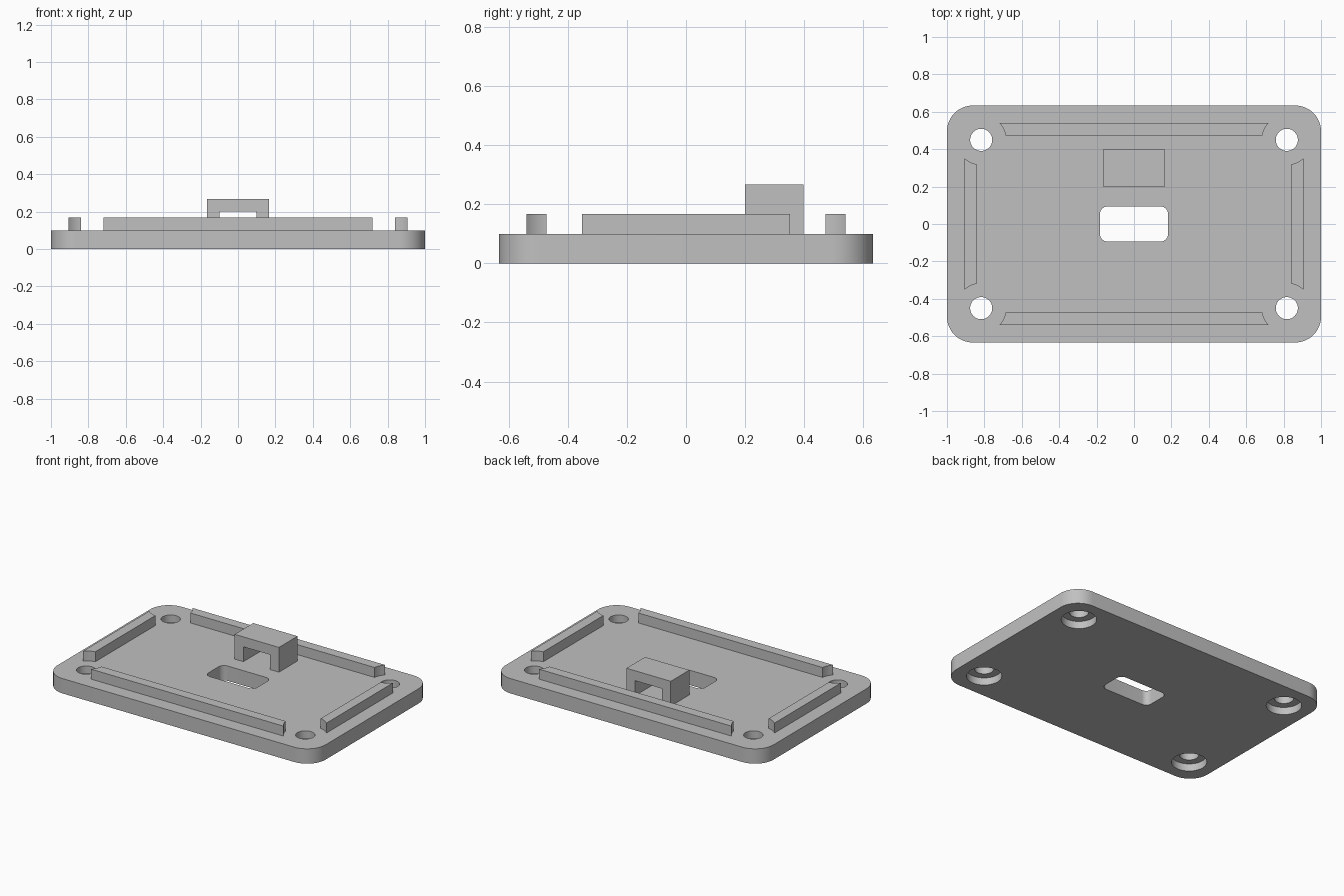
import bpy
import bmesh
from math import sin, cos, pi, sqrt, asin, acos, radians
from mathutils import Vector

if "Cube" in bpy.data.objects:
    bpy.data.objects.remove(bpy.data.objects["Cube"], do_unlink=True)

grey = bpy.data.materials.new("plain_grey")
grey.use_nodes = True
grey.diffuse_color = (0.53, 0.53, 0.53, 1)
grey.node_tree.nodes["Principled BSDF"].inputs["Base Color"].default_value = grey.diffuse_color

LENGTH, DEPTH, THICK = 2.0, 1.267, 0.1
HOLE_X, HOLE_Y = 0.817, 0.45
RAIL_TOP = 0.167
CLEARANCE = 0.133   # radius kept free round each screw hole


def prism(name, points, direction):
    """Extrude a closed outline of 3D points along a direction."""
    bm = bmesh.new()
    face = bm.faces.new([bm.verts.new(p) for p in points])
    out = bmesh.ops.extrude_face_region(bm, geom=[face])
    verts = [v for v in out["geom"] if isinstance(v, bmesh.types.BMVert)]
    bmesh.ops.translate(bm, verts=verts, vec=Vector(direction))
    bmesh.ops.recalc_face_normals(bm, faces=bm.faces)
    mesh = bpy.data.meshes.new(name)
    bm.to_mesh(mesh)
    bm.free()
    mesh.materials.append(grey)
    obj = bpy.data.objects.new(name, mesh)
    bpy.context.collection.objects.link(obj)
    return obj


def arc(cx, cy, r, start, end, z, steps=12):
    angles = [start + (end - start) * i / steps for i in range(steps + 1)]
    return [(cx + r * cos(a), cy + r * sin(a), z) for a in angles]


def rounded_block(name, w, d, r, z, h):
    pts = []
    for i, (sx, sy) in enumerate([(1, 1), (-1, 1), (-1, -1), (1, -1)]):
        pts += arc(sx * (w / 2 - r), sy * (d / 2 - r), r, i * pi / 2, (i + 1) * pi / 2, z)
    return prism(name, pts, (0, 0, h))


def cylinder(name, x, y, r, z, h):
    return prism(name, arc(x, y, r, 0, 2 * pi, z, 48)[:-1], (0, 0, h))


def smooth(obj):
    bpy.ops.object.select_all(action="DESELECT")
    obj.select_set(True)
    bpy.context.view_layer.objects.active = obj
    bpy.ops.object.shade_smooth_by_angle(angle=radians(30))


# Base plate with centre slot and counterbored screw holes
plate = rounded_block("base_plate", LENGTH, DEPTH, 0.138, 0, THICK)
cutters = [rounded_block("slot_cutter", 0.364, 0.187, 0.04, -0.1, 0.4)]
for sx in (-1, 1):
    for sy in (-1, 1):
        x, y = sx * HOLE_X, sy * HOLE_Y
        cutters.append(cylinder("screw_cutter", x, y, 0.059, -0.1, 0.4))
        cutters.append(cylinder("counterbore_cutter", x, y, 0.108, -0.1, 0.15))
for cutter in cutters:
    cutter.hide_render = True
    mod = plate.modifiers.new(cutter.name, "BOOLEAN")
    mod.operation = "DIFFERENCE"
    mod.solver = "EXACT"
    mod.object = cutter
bpy.context.view_layer.update()
cut_mesh = bpy.data.meshes.new_from_object(
    plate.evaluated_get(bpy.context.evaluated_depsgraph_get()))
plate.modifiers.clear()
plate.data = cut_mesh
for cutter in cutters:
    bpy.data.objects.remove(cutter, do_unlink=True)
smooth(plate)

# Locating rails, their ends hollowed round the screw holes
y_in, y_out = 0.473, 0.54
x_in, x_out = 0.84, 0.907
for side, word in ((-1, "front"), (1, "back")):
    a0 = pi - asin((y_in - HOLE_Y) / CLEARANCE)
    a1 = pi - asin((y_out - HOLE_Y) / CLEARANCE)
    end = arc(HOLE_X, HOLE_Y, CLEARANCE, a0, a1, THICK, 8)
    outline = end + [(-x, y, z) for x, y, z in reversed(end)]
    smooth(prism(word + "_rail", [(x, side * y, z) for x, y, z in outline],
                 (0, 0, RAIL_TOP - THICK)))
for side, word in ((-1, "right"), (1, "left")):
    a0 = -acos((x_in - HOLE_X) / CLEARANCE)
    a1 = -acos((x_out - HOLE_X) / CLEARANCE)
    end = arc(HOLE_X, HOLE_Y, CLEARANCE, a0, a1, THICK, 8)
    outline = end + [(x, -y, z) for x, y, z in reversed(end)]
    smooth(prism(word + "_rail", [(side * x, y, z) for x, y, z in outline],
                 (0, 0, RAIL_TOP - THICK)))

# Strap bridge behind the slot
half = [(0.1, THICK), (0.165, THICK), (0.165, 0.267)]
profile = half + [(-x, z) for x, z in reversed(half)] + [(-0.1, 0.2), (0.1, 0.2)]
prism("strap_bridge", [(x, 0.2, z) for x, z in profile], (0, 0.198, 0))
